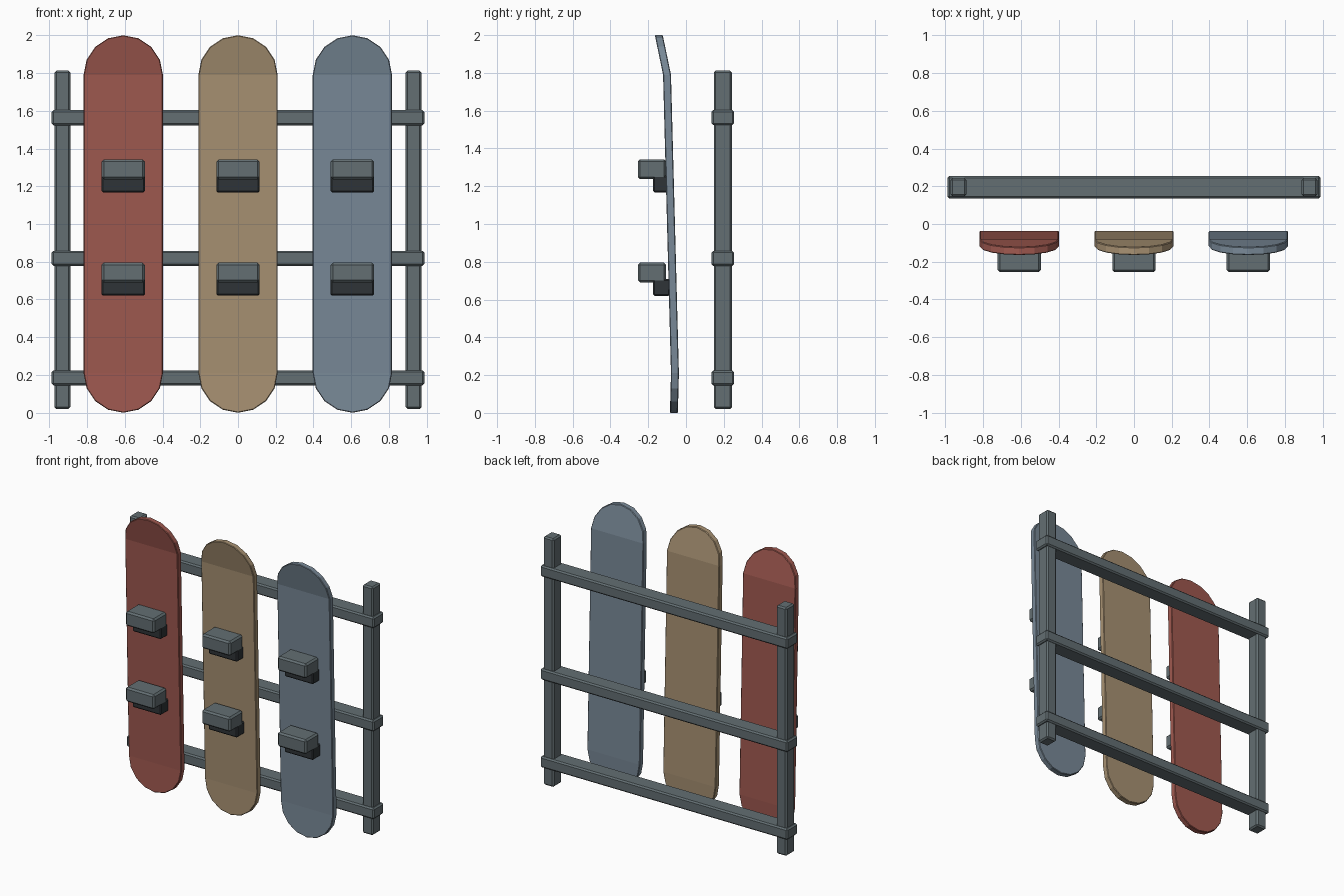
import bpy, bmesh, math

if "Cube" in bpy.data.objects:
    bpy.data.objects.remove(bpy.data.objects["Cube"])


def material(name, rgb):
    m = bpy.data.materials.new(name)
    m.diffuse_color = (*rgb, 1)
    m.use_nodes = True
    m.node_tree.nodes["Principled BSDF"].inputs["Base Color"].default_value = m.diffuse_color
    return m


SLATE = material("slate", (0.125, 0.158, 0.17))
DARK = material("charcoal", (0.028, 0.034, 0.038))
RED = material("red", (0.35, 0.10, 0.08))
TAN = material("tan", (0.39, 0.285, 0.17))
BLUE = material("blue", (0.19, 0.25, 0.31))


def finish(bm, name, mat, bevel):
    bmesh.ops.recalc_face_normals(bm, faces=bm.faces)
    mesh = bpy.data.meshes.new(name)
    bm.to_mesh(mesh)
    bm.free()
    mesh.materials.append(mat)
    obj = bpy.data.objects.new(name, mesh)
    bpy.context.collection.objects.link(obj)
    mod = obj.modifiers.new("bevel", 'BEVEL')
    mod.width = bevel
    mod.segments = 1
    return obj


def box(name, xr, yr, zr, mat, bevel=0.01):
    bm = bmesh.new()
    bmesh.ops.create_cube(bm, size=1)
    for v in bm.verts:
        for i, (lo, hi) in enumerate((xr, yr, zr)):
            v.co[i] = (lo + hi) / 2 + v.co[i] * (hi - lo)
    return finish(bm, name, mat, bevel)


def back_y(z):
    # gentle forward lean, with upturned nose and slight tail
    y = -0.032 - 0.0265 * z
    if z > 1.79:
        y -= 0.038 * (z - 1.79) / 0.21
    if z < 0.21:
        y -= 0.011 * (0.21 - z) / 0.21
    return y


def board(name, cx, mat, r=0.21, thick=0.042, n=8):
    outline = []
    for cz, start in ((2 - r, 0), (r, math.pi)):
        for i in range(n + 1):
            a = start + math.pi * i / n
            outline.append((cx + r * math.cos(a), cz + r * math.sin(a)))
    bm = bmesh.new()
    back = [bm.verts.new((x, back_y(z), z)) for x, z in outline]
    front = [bm.verts.new((x, back_y(z) - thick, z)) for x, z in outline]
    # each face is two end caps and a flat middle
    for ring in (back, front):
        bm.faces.new(ring[:n + 1])
        bm.faces.new(ring[n + 1:])
        bm.faces.new((ring[0], ring[n], ring[n + 1], ring[-1]))
    for i in range(len(outline)):
        j = (i + 1) % len(outline)
        bm.faces.new((back[i], back[j], front[j], front[i]))
    return finish(bm, name, mat, 0.004)


# Rack posts and rails
for side, x in (("left", -0.93), ("right", 0.93)):
    box(f"{side}_post", (x - 0.042, x + 0.042), (0.147, 0.243), (0.02, 1.812), SLATE)
for label, z in (("bottom", 0.185), ("middle", 0.818), ("top", 1.563)):
    box(f"{label}_rail", (-0.988, 0.988), (0.135, 0.255), (z - 0.04, z + 0.04), SLATE)

# Boards with their bindings
for label, cx, mat in (("left", -0.608, RED), ("centre", 0, TAN), ("right", 0.606, BLUE)):
    board(f"{label}_board", cx, mat)
    for level, z in (("lower", 0.62), ("upper", 1.167)):
        xr = (cx - 0.115, cx + 0.115)
        box(f"{label}_{level}_binding_base", xr, (-0.175, -0.085), (z, z + 0.09), DARK, 0.008)
        box(f"{label}_{level}_binding_strap", xr, (-0.255, -0.105), (z + 0.07, z + 0.175), SLATE, 0.012)
